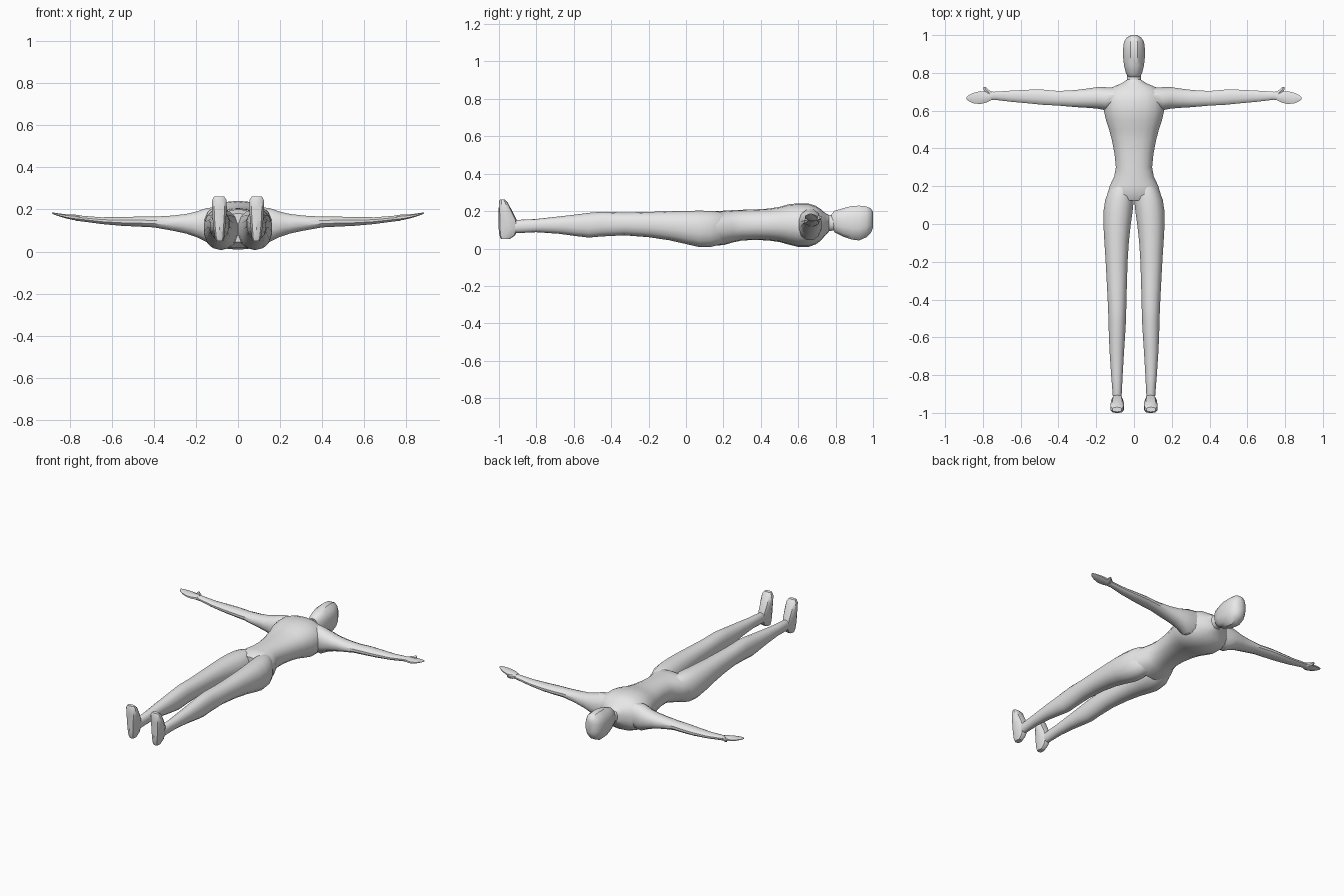
import bpy
import bmesh
import math
from mathutils import Vector

if "Cube" in bpy.data.objects:
    bpy.data.objects.remove(bpy.data.objects["Cube"], do_unlink=True)

# One plain grey for the whole figure
grey = bpy.data.materials.new("light_grey")
grey.use_nodes = True
grey_value = (0.8, 0.8, 0.8, 1)
grey.diffuse_color = grey_value
grey.node_tree.nodes["Principled BSDF"].inputs["Base Color"].default_value = grey_value


def rounded(angle, power):
    """Point on a unit superellipse."""
    c, s = math.cos(angle), math.sin(angle)
    soften = lambda v: math.copysign(abs(v) ** (2 / power), v)
    return soften(c), soften(s)


def place(axis, along, a, b):
    """Put a section point into space for a loft running along an axis."""
    if axis == "x":
        return Vector((along, a, b))
    if axis == "y":
        return Vector((a, along, b))
    return Vector((a, b, along))


def loft(name, axis, rings, sides, power=2.2, side=1):
    """Skin rings of (along, a_min, a_max, b_min, b_max), in thousandths."""
    bm = bmesh.new()
    loops = []
    for ring in rings:
        along, a_min, a_max, b_min, b_max = (value / 1000 for value in ring)
        loop = []
        for i in range(sides):
            u, v = rounded(math.tau * (i + 0.5) / sides, power)
            # Stretch so that the flat sides reach the stated limits
            reach = rounded(math.pi / sides, power)[0]
            u, v = u / reach, v / reach
            point = place(axis, along,
                          (a_min + a_max) / 2 + u * (a_max - a_min) / 2,
                          (b_min + b_max) / 2 + v * (b_max - b_min) / 2)
            point.x *= side
            loop.append(bm.verts.new(point))
        loops.append(loop)
    for lower, upper in zip(loops, loops[1:]):
        for i in range(sides):
            j = (i + 1) % sides
            bm.faces.new((lower[i], lower[j], upper[j], upper[i]))
    bm.faces.new(loops[0])
    bm.faces.new(loops[-1])
    bmesh.ops.recalc_face_normals(bm, faces=bm.faces)
    mesh = bpy.data.meshes.new(name)
    bm.to_mesh(mesh)
    bm.free()
    mesh.materials.append(grey)
    obj = bpy.data.objects.new(name, mesh)
    bpy.context.collection.objects.link(obj)
    bpy.ops.object.select_all(action="DESELECT")
    obj.select_set(True)
    bpy.context.view_layer.objects.active = obj
    bpy.ops.object.shade_smooth_by_angle(angle=math.radians(35))
    return obj


def centred(profile):
    """Turn (along, half_width, low, high) into symmetric rings."""
    return [(along, -half, half, low, high) for along, half, low, high in profile]


# Torso, from the pelvis up to the base of the neck
torso = [
    (125, 105, 45, 180),
    (160, 141, 17, 199),
    (205, 127, 20, 201),
    (250, 105, 34, 204),
    (300, 96, 44, 206),
    (370, 103, 47, 208),
    (440, 116, 44, 212),
    (500, 132, 36, 221),
    (550, 148, 22, 235),
    (600, 160, 10, 240),
    (655, 162, 10, 239),
    (695, 150, 24, 226),
    (722, 120, 44, 208),
    (745, 66, 72, 188),
    (765, 36, 90, 178),
]
loft("torso", "y", centred(torso), 18, 2.3)

# Neck
neck = [(730, 46, 75, 185), (755, 37, 92, 178), (785, 36, 96, 178), (830, 36, 90, 180)]
loft("neck", "y", centred(neck), 12)

# Head, from the chin to the crown
head = [
    (778, 28, 120, 184),
    (795, 42, 86, 202),
    (840, 53, 64, 215),
    (885, 58, 48, 227),
    (925, 58, 43, 229),
    (965, 53, 60, 225),
    (988, 38, 82, 214),
    (1000, 16, 112, 196),
]
loft("head", "y", centred(head), 12, 2.4)

# Limb sections for the left half
leg = [
    (-945, 68, 110, 85, 140),
    (-900, 65, 113, 83, 152),
    (-800, 60, 121, 88, 157),
    (-680, 53, 129, 80, 170),
    (-590, 47, 133, 68, 180),
    (-520, 43, 135, 60, 189),
    (-450, 41, 137, 66, 195),
    (-330, 38, 143, 72, 191),
    (-200, 34, 150, 62, 194),
    (-90, 27, 157, 46, 197),
    (0, 17, 162, 26, 199),
    (70, 7, 161, 10, 200),
    (130, 1, 152, 10, 199),
    (180, 2, 132, 22, 194),
    (230, 12, 95, 50, 180),
]
foot = [
    (50, 70, 104, -988, -945),
    (70, 65, 110, -996, -915),
    (110, 61, 116, -1000, -897),
    (155, 57, 121, -1000, -908),
    (205, 53, 124, -1000, -933),
    (245, 55, 123, -1000, -953),
    (263, 66, 113, -994, -970),
]
arm = [
    (90, 615, 722, 60, 212),
    (150, 602, 724, 46, 207),
    (195, 611, 725, 68, 191),
    (245, 615, 717, 85, 179),
    (310, 619, 709, 99, 171),
    (400, 627, 704, 115, 166),
    (480, 631, 711, 119, 166),
    (550, 638, 711, 122, 164),
    (650, 647, 706, 131, 163),
    (740, 658, 700, 143, 170),
    (775, 652, 702, 147, 175),
]
hand = [
    (755, 656, 699, 146, 174),
    (785, 642, 702, 150, 176),
    (815, 635, 703, 157, 177),
    (850, 639, 694, 167, 181),
    (875, 650, 683, 176, 185),
    (886, 660, 673, 182, 187),
]
thumb = [
    (685, 742, 780, 148, 171),
    (700, 755, 790, 149, 173),
    (713, 772, 798, 154, 174),
    (725, 786, 796, 162, 172),
]

for label, side in (("left", 1), ("right", -1)):
    loft(label + "_leg", "y", leg, 14, 2.2, side)
    loft(label + "_foot", "z", foot, 10, 2.7, side)
    loft(label + "_arm", "x", arm, 12, 2.2, side)
    loft(label + "_hand", "x", hand, 8, 2.2, side)
    # The thumb runs across the hand, so its sections lie along y
    thumb_obj = loft(label + "_thumb", "y", thumb, 6, 2, side)
